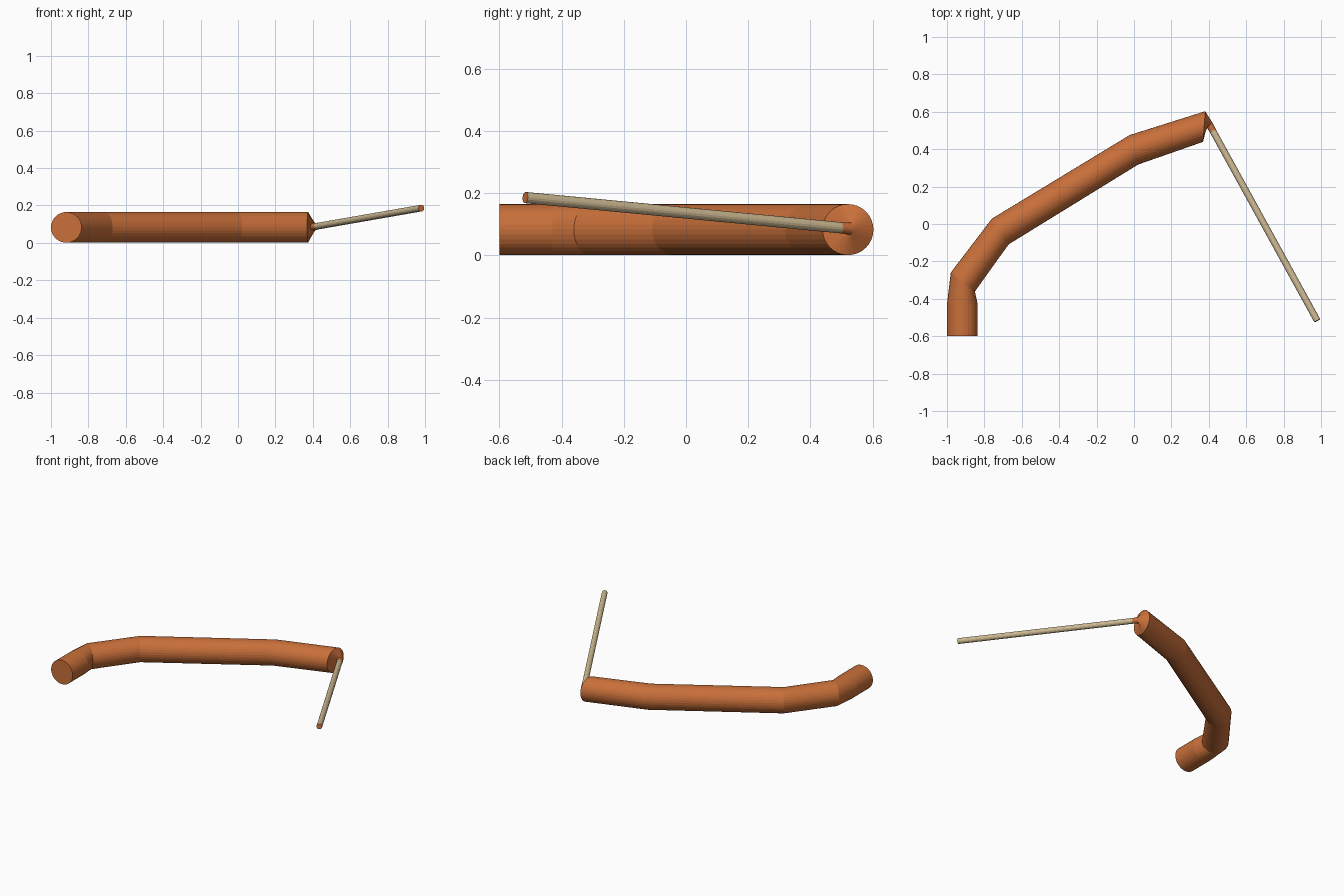
import bpy, bmesh, math
from mathutils import Vector

if "Cube" in bpy.data.objects:
    bpy.data.objects.remove(bpy.data.objects["Cube"])


def material(name, rgb):
    m = bpy.data.materials.new(name)
    m.diffuse_color = (*rgb, 1)
    m.use_nodes = True
    m.node_tree.nodes["Principled BSDF"].inputs["Base Color"].default_value = m.diffuse_color
    return m


ORANGE = material("burnt orange", (0.58, 0.16, 0.042))
WOOD = material("pale wood", (0.62, 0.49, 0.29))


def loft(name, rings, sides, mats, end_mat=0):
    """Skin circular sections given as (centre, normal, radius)."""
    bm = bmesh.new()
    loops = []
    for centre, normal, radius in rings:
        n = Vector(normal).normalized()
        side = n.cross(Vector((0, 0, 1))).normalized()
        up = side.cross(n)
        loop = []
        for i in range(sides):
            a = math.tau * i / sides
            offset = side * math.cos(a) + up * math.sin(a)
            loop.append(bm.verts.new(Vector(centre) + offset * radius))
        loops.append(loop)
    for a, b in zip(loops, loops[1:]):
        for i in range(sides):
            j = (i + 1) % sides
            bm.faces.new((a[i], a[j], b[j], b[i]))
    bm.faces.new(loops[0][::-1])
    bm.faces.new(loops[-1]).material_index = end_mat
    bmesh.ops.recalc_face_normals(bm, faces=bm.faces)
    mesh = bpy.data.meshes.new(name)
    bm.to_mesh(mesh)
    bm.free()
    for m in mats:
        mesh.materials.append(m)
    ob = bpy.data.objects.new(name, mesh)
    bpy.context.collection.objects.link(ob)
    return ob


R, Z = 0.082, 0.083
tip = Vector((0.405, 0.528, 0.086))
end = Vector((0.98, -0.517, 0.186))
axis = (end - tip).normalized()

# Bent pipe: x, y and heading of each section, in degrees from +x
path = [(-0.918, -0.60, 90), (-0.918, -0.43, 90), (-0.915, -0.31, 53),
        (-0.715, -0.04, 57), (0.0, 0.397, 75), (0.375, 0.521, -4)]
path[2:] = [(-0.915, -0.31, 52), (-0.715, -0.04, 33),
            (0.0, 0.397, 16), (0.375, 0.521, -4)]
rings = [((x, y, Z), (math.cos(math.radians(h)), math.sin(math.radians(h)), 0), R)
         for x, y, h in path]
# Pointed closing end that narrows into the stick
rings.append((tip, axis, 0.0195))
rings.append((tip + axis * 0.075, axis, 0.016))
loft("bent_pipe", rings, 32, [ORANGE])

# Thin stick with a coloured end face
loft("stick", [(tip, axis, 0.018), (end, axis, 0.018)], 16, [WOOD, ORANGE], 1)
